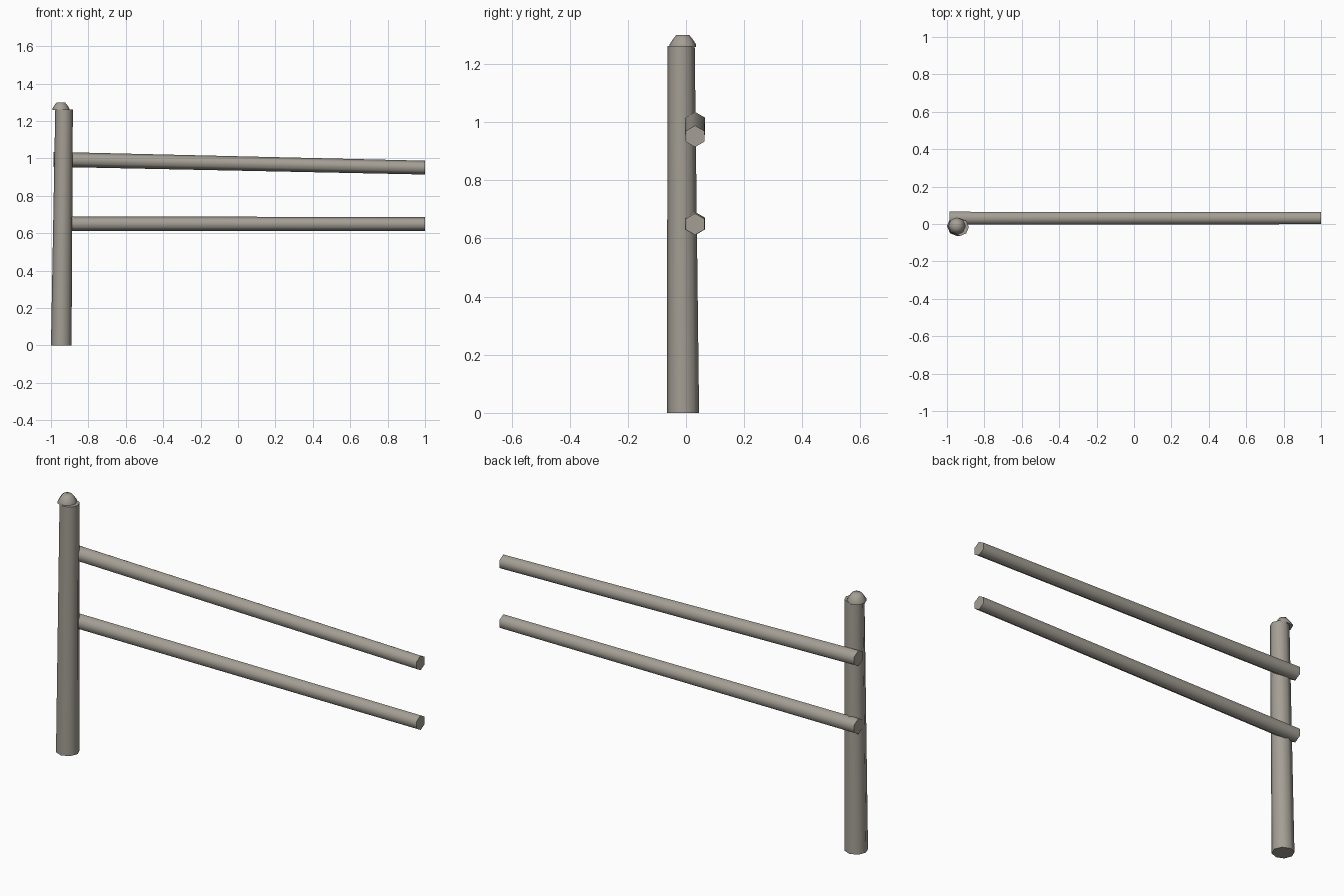
import bpy, bmesh, math
from mathutils import Vector

if "Cube" in bpy.data.objects:
    bpy.data.objects.remove(bpy.data.objects["Cube"])

wood = bpy.data.materials.new("weathered_wood")
wood.diffuse_color = (0.37, 0.345, 0.30, 1)
wood.use_nodes = True
wood.node_tree.nodes["Principled BSDF"].inputs["Base Color"].default_value = wood.diffuse_color


def loft(name, rings, sides, axis, turn=0.0):
    """Join polygon rings (centre, radius) lying across the x or z axis."""
    bm = bmesh.new()
    loops = []
    for centre, r in rings:
        loop = []
        for i in range(sides):
            a = math.tau * i / sides + turn
            c, s = r * math.cos(a), r * math.sin(a)
            off = Vector((c, s, 0)) if axis == "z" else Vector((0, c, s))
            loop.append(bm.verts.new(Vector(centre) + off))
        loops.append(loop)
    for lo, hi in zip(loops, loops[1:]):
        for i in range(sides):
            j = (i + 1) % sides
            bm.faces.new((lo[i], lo[j], hi[j], hi[i]))
    bm.faces.new(loops[0][::-1])
    bm.faces.new(loops[-1])
    bmesh.ops.recalc_face_normals(bm, faces=bm.faces)
    mesh = bpy.data.meshes.new(name)
    bm.to_mesh(mesh)
    bm.free()
    mesh.materials.append(wood)
    ob = bpy.data.objects.new(name, mesh)
    bpy.context.collection.objects.link(ob)
    bpy.ops.object.select_all(action="DESELECT")
    ob.select_set(True)
    bpy.context.view_layer.objects.active = ob
    bpy.ops.object.shade_smooth_by_angle(angle=math.radians(62))
    return ob


# Slightly leaning, tapered post
loft("post", [((-0.945, -0.01, 0), 0.055), ((-0.93, -0.017, 1.262), 0.047)], 8, "z")

# Faceted dome cap on the post
loft("post_cap", [((-0.947, -0.011, 1.258), 0.046), ((-0.947, -0.011, 1.266), 0.046),
                  ((-0.947, -0.011, 1.285), 0.034), ((-0.947, -0.011, 1.30), 0.022)], 8, "z")

# Two hexagonal rails behind the post
for name, z0, z1 in (("upper_rail", 0.995, 0.951), ("lower_rail", 0.651, 0.649)):
    loft(name, [((-0.987, 0.031, z0), 0.040), ((1.0, 0.031, z1), 0.037)],
         6, "x", math.radians(30))
